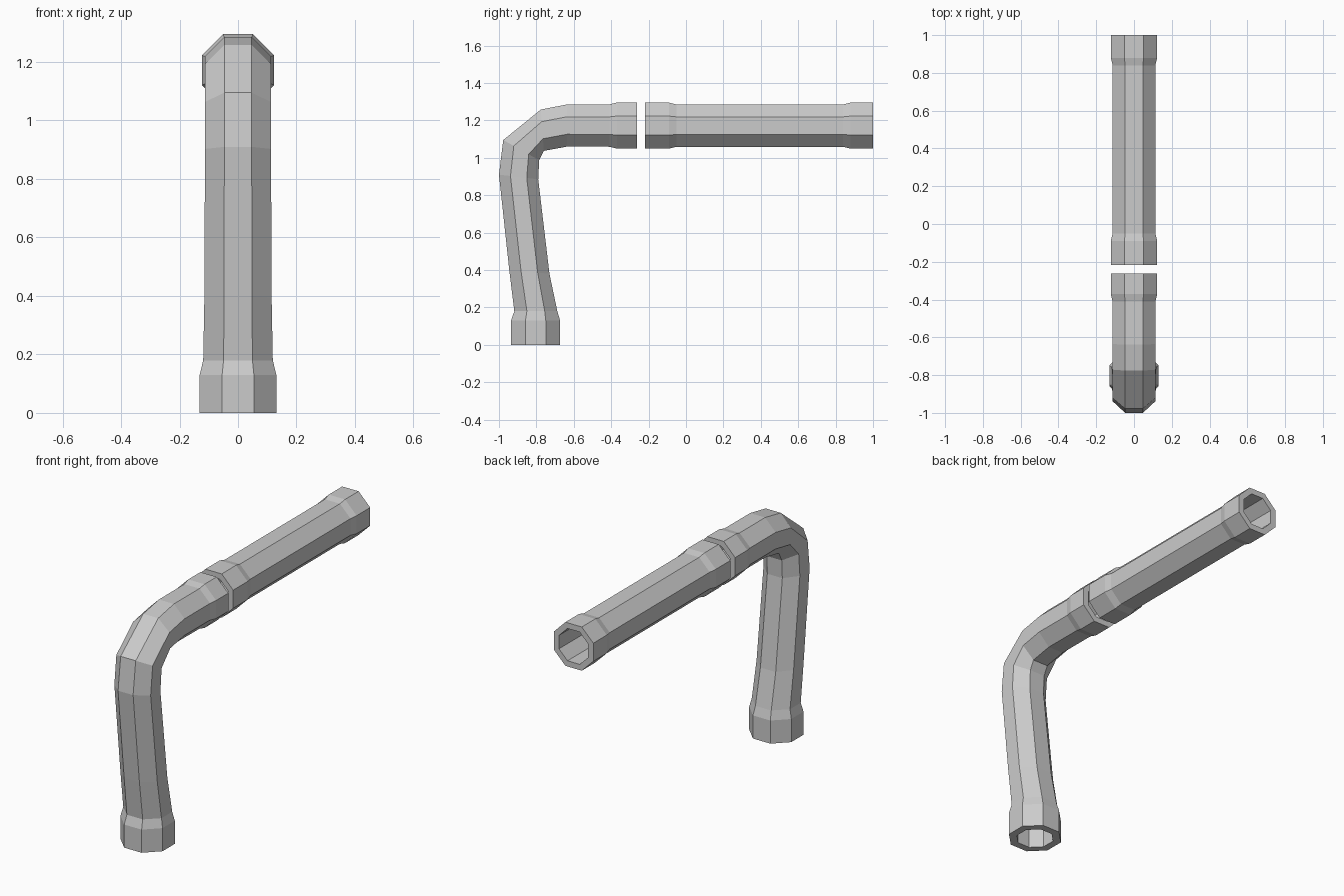
import bpy, bmesh, math
from mathutils import Vector

if "Cube" in bpy.data.objects:
    bpy.data.objects.remove(bpy.data.objects["Cube"])

SIDES = 8
BORE = 0.091  # inner apothem of the hollow pipe


def ring(bm, outer, inner, w, bore=None):
    """Octagon spanning two (y, z) points in the side plane, half width w in x."""
    o, i = Vector((0, *outer)), Vector((0, *inner))
    c, u = (o + i) / 2, (o - i) / 2
    if bore:
        u, w = u.normalized() * bore, bore
    k = 1 / math.cos(math.pi / SIDES)
    verts = []
    for n in range(SIDES):
        a = (n + 0.5) * 2 * math.pi / SIDES
        p = c + u * (k * math.cos(a))
        verts.append(bm.verts.new((w * k * math.sin(a), p.y, p.z)))
    return verts


def pipe(name, sections):
    bm = bmesh.new()
    rings = [ring(bm, *s) for s in sections]
    rings += [ring(bm, *s, bore=BORE) for s in reversed(sections)]
    # skin the outside, the rims and the bore as one closed loop of rings
    for j, a in enumerate(rings):
        b = rings[(j + 1) % len(rings)]
        for n in range(SIDES):
            m = (n + 1) % SIDES
            bm.faces.new((a[n], a[m], b[m], b[n]))
    bmesh.ops.recalc_face_normals(bm, faces=bm.faces)
    mesh = bpy.data.meshes.new(name)
    bm.to_mesh(mesh)
    bm.free()
    obj = bpy.data.objects.new(name, mesh)
    bpy.context.collection.objects.link(obj)


def level(y, r):
    """Upright section of the horizontal run."""
    return ((y, 1.172 + r), (y, 1.172 - r), r)


COLLAR, BODY = 0.123, 0.113

# straight pipe with a collar at each end
pipe("straight_pipe", [level(y, r) for y, r in (
    (-0.218, COLLAR), (-0.09, COLLAR), (-0.05, BODY),
    (0.84, BODY), (0.88, COLLAR), (1.0, COLLAR))])

# elbow pipe: foot collar, leaning riser, bend, end collar
pipe("elbow_pipe", [
    ((-0.935, 0), (-0.673, 0), 0.131),
    ((-0.935, 0.13), (-0.673, 0.13), 0.131),
    ((-0.918, 0.18), (-0.688, 0.18), 0.119),
    ((-0.945, 0.40), (-0.73, 0.38), 0.115),
    ((-1.0, 0.91), (-0.79, 0.885), 0.113),
    ((-0.977, 1.095), (-0.785, 0.987), 0.113),
    ((-0.776, 1.258), (-0.76, 1.037), 0.113),
    ((-0.637, 1.285), (-0.635, 1.06), 0.113),
    level(-0.41, BODY), level(-0.37, COLLAR), level(-0.262, COLLAR)])
